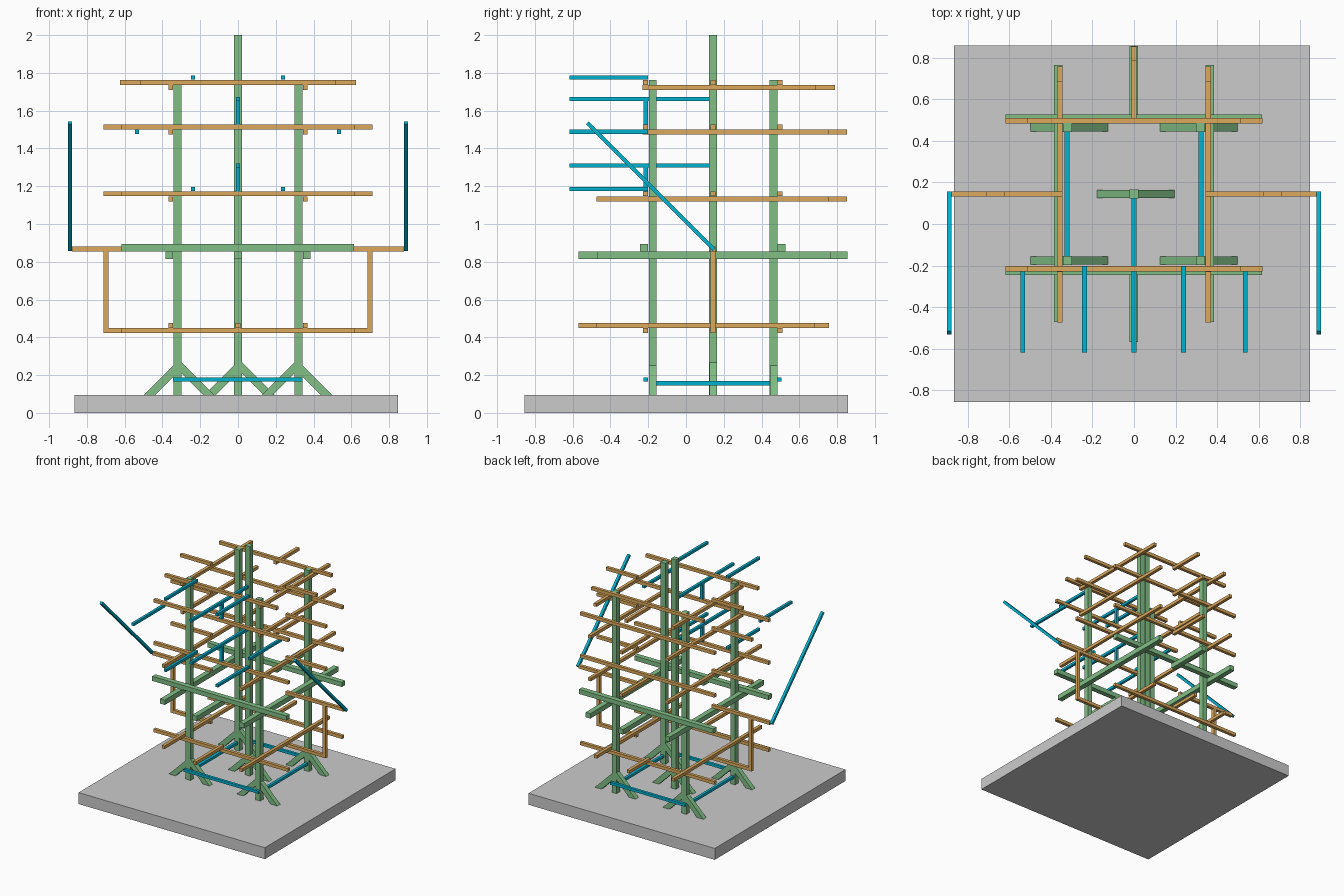
import bpy, bmesh, math
from mathutils import Matrix

if "Cube" in bpy.data.objects:
    bpy.data.objects.remove(bpy.data.objects["Cube"])


def material(name, rgb):
    m = bpy.data.materials.new(name)
    m.diffuse_color = (*rgb, 1)
    m.use_nodes = True
    m.node_tree.nodes["Principled BSDF"].inputs["Base Color"].default_value = m.diffuse_color
    return m


GREEN = material("green_paint", (0.22, 0.52, 0.24))
ORANGE = material("orange_paint", (0.72, 0.40, 0.11))
BLUE = material("blue_paint", (0.0, 0.45, 0.63))


def finish(name, bm, mat):
    bmesh.ops.recalc_face_normals(bm, faces=bm.faces)
    me = bpy.data.meshes.new(name)
    bm.to_mesh(me)
    bm.free()
    ob = bpy.data.objects.new(name, me)
    bpy.context.collection.objects.link(ob)
    if mat:
        me.materials.append(mat)
    return ob


def box(name, x, y, z, mat=None):
    """Box from three (low, high) ranges."""
    bm = bmesh.new()
    lim = [sorted(r) for r in (x, y, z)]
    size = [b - a for a, b in lim]
    mid = [(a + b) / 2 for a, b in lim]
    bmesh.ops.create_cube(bm, size=1, matrix=Matrix.Translation(mid) @ Matrix.Diagonal((*size, 1)))
    return finish(name, bm, mat)


def around(c, w):
    return (c - w / 2, c + w / 2)


def prism(name, profile, y, mat):
    """Extrude an x-z profile across a y range."""
    bm = bmesh.new()
    f = bm.faces.new([bm.verts.new((px, y[0], pz)) for px, pz in profile])
    r = bmesh.ops.extrude_face_region(bm, geom=[f])
    verts = [v for v in r["geom"] if isinstance(v, bmesh.types.BMVert)]
    bmesh.ops.translate(bm, verts=verts, vec=(0, y[1] - y[0], 0))
    return finish(name, bm, mat)


P, G, O, B = 0.32, 0.042, 0.026, 0.022   # post spacing; green, orange, blue widths
FLOOR, MID = 0.095, 0.144
FRONT, BACK = MID - P, MID + P

# ground slab
box("base_slab", (-0.865, 0.846), (-0.856, 0.858), (0, FLOOR))

# upright posts with splayed feet
for x, y, top in [(-P, FRONT, 1.763), (P, FRONT, 1.763), (-P, BACK, 1.763),
                  (P, BACK, 1.763), (0, MID, 2.0)]:
    box("post", around(x, G + 0.002), around(y, G), (FLOOR, top), GREEN)
    flip = -1 if x > 0 else 1
    for side, reach in ((-1, 0.178), (1, 0.195)):
        s = side * flip
        prism("foot_brace", [(x + s * reach, FLOOR), (x + s * (reach - 0.06), FLOOR),
                             (x, FLOOR + reach - 0.06), (x, FLOOR + reach)],
              around(y, G - 0.003), GREEN)

XI = P + 0.023            # outer faces of the posts
YF, YB = FRONT - G / 2 - 0.005, BACK + G / 2 - 0.001

# green collar beams
for face, d in ((YF, -1), (YB, 1)):
    box("green_cross_beam", (-0.617, 0.615), (face, face + d * G), (0.855, 0.893), GREEN)
for s in (-1, 1):
    box("green_long_beam", (s * XI, s * (XI + G)), (-0.47, 0.765), (0.814, 0.855), GREEN)
box("green_front_stub", around(-0.001, G), (-0.568, YF), (0.814, 0.855), GREEN)
box("green_back_stub", around(-0.001, G), (YB, 0.856), (0.814, 0.855), GREEN)

# orange tiers: x-beam z, y-beam z, x half length, stub reach,
# y-beam front, y-beam back, back stub end, front stub end
tiers = [(1.750, 1.723, 0.515, 0.625, -0.23, 0.685, 0.788, None),
         (1.513, 1.487, 0.618, 0.712, -0.23, 0.757, 0.853, None),
         (1.160, 1.133, 0.618, 0.712, -0.473, 0.757, 0.853, None),
         (0.437, 0.462, 0.618, 0.712, -0.473, 0.68, 0.757, -0.57)]
for zx, zy, half, reach, y0, y1, back, front in tiers:
    for face, d in ((YF, -1), (YB, 1)):
        box("orange_cross_beam", (-half, half), (face, face + d * O), around(zx, O), ORANGE)
    for s in (-1, 1):
        box("orange_long_beam", (s * XI, s * (XI + O)), (y0, y1), around(zy, O), ORANGE)
        box("orange_side_stub", (s * XI, s * reach), around(MID, O), around(zx, O), ORANGE)
    box("orange_back_stub", around(0, O), (YB, back), around(zy, O), ORANGE)
    if front:
        box("orange_front_stub", around(0, O), (front, YF), around(zy, O), ORANGE)

# side arms: orange carrier, hanger and slanted blue bar
for s in (-1, 1):
    box("side_arm", (s * XI, s * 0.878), around(MID, O), around(0.868, O), ORANGE)
    box("side_hanger", (s * 0.686, s * 0.712), around(MID, O), (0.424, 0.856), ORANGE)
    arm = box("slanted_bar", around(0, B), around(0, 0.95), around(0, B), BLUE)
    arm.location = (s * 0.889, -0.187, 1.2)
    arm.rotation_euler = (-math.pi / 4, 0, 0)

# blue ties between post feet
for face, d in ((YF, -1), (YB, 1)):
    box("foot_tie_cross", (-0.343, 0.342), (face, face + d * B), around(0.177, B), BLUE)
for s in (-1, 1):
    box("foot_tie_long", around(s * 0.322, B), (FRONT + G / 2, BACK - G / 2),
        around(0.157, B), BLUE)

# blue pegs reaching forward
for x, z in ((0.238, 1.775), (0.534, 1.488), (0.238, 1.185)):
    for s in (-1, 1):
        box("front_peg", around(s * x, B), (-0.618, YF), around(z, B), BLUE)

# blue centre bars with their short supports
for z, low in ((1.662, 1.526), (1.310, 1.173)):
    box("centre_bar", around(0, B), (-0.618, MID - G / 2), around(z, B), BLUE)
    box("centre_bar_support", around(0, B), (YF - B, YF), (low, z - B / 2), BLUE)
